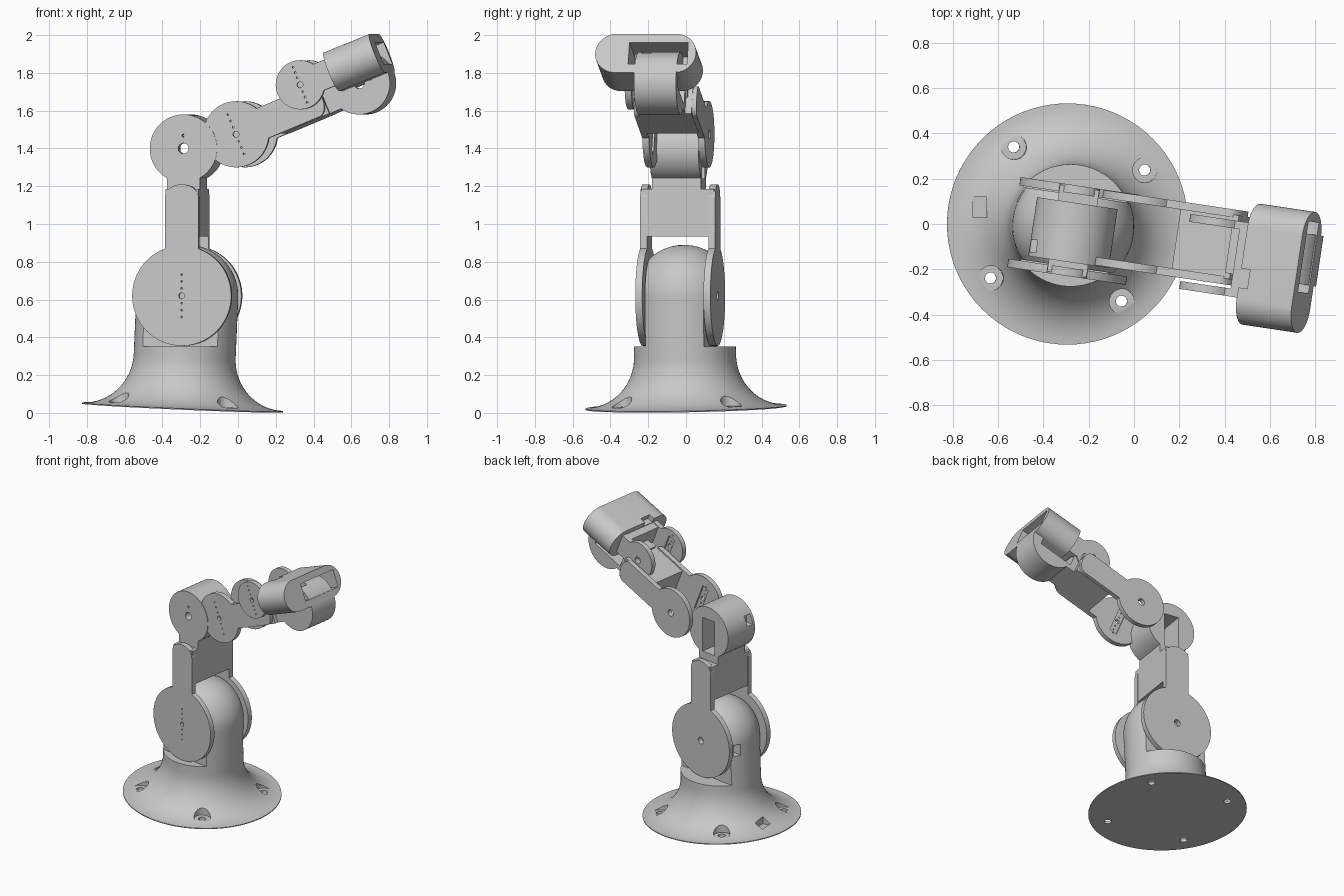
import bpy, bmesh, math
from math import pi, cos, sin
from mathutils import Matrix

if "Cube" in bpy.data.objects:
    bpy.data.objects.remove(bpy.data.objects["Cube"])

grey = bpy.data.materials.new("plain_grey")
grey.diffuse_color = (0.58, 0.58, 0.58, 1)
grey.use_nodes = True
grey.node_tree.nodes["Principled BSDF"].inputs["Base Color"].default_value = grey.diffuse_color


def finish(name, bm, mat):
    bmesh.ops.recalc_face_normals(bm, faces=bm.faces)
    bm.transform(mat)
    me = bpy.data.meshes.new(name)
    bm.to_mesh(me)
    bm.free()
    me.materials.append(grey)
    ob = bpy.data.objects.new(name, me)
    bpy.context.collection.objects.link(ob)
    return ob


def prism(name, profiles, t0, t1, mat, axis='y'):
    """Extrude one or more closed 2D outlines along a local axis."""
    place = {'x': lambda p, q, t: (t, p, q), 'y': lambda p, q, t: (p, t, q),
             'z': lambda p, q, t: (p, q, t)}[axis]
    bm = bmesh.new()
    for pts in profiles:
        lo = [bm.verts.new(place(p, q, t0)) for p, q in pts]
        hi = [bm.verts.new(place(p, q, t1)) for p, q in pts]
        bm.faces.new(lo)
        bm.faces.new(hi[::-1])
        n = len(pts)
        for i in range(n):
            bm.faces.new((lo[i], lo[(i + 1) % n], hi[(i + 1) % n], hi[i]))
    return finish(name, bm, mat)


def rect(x0, x1, y0, y1):
    return [(x0, y0), (x1, y0), (x1, y1), (x0, y1)]


def box(name, x0, x1, y0, y1, z0, z1, mat):
    return prism(name, [rect(x0, x1, z0, z1)], y0, y1, mat)


def circle(x, y, r, n=16):
    return [(x + r * cos(2 * pi * i / n), y + r * sin(2 * pi * i / n)) for i in range(n)]


def keyhole(cx, R, hw, end, cap=0.0, n=64):
    """Disc at (cx, 0) with a straight tongue running to x = end."""
    s = 1 if end > cx else -1
    a = math.asin(hw / R)
    pts = [(cx + s * R * cos(a + (2 * pi - 2 * a) * i / n),
            R * sin(a + (2 * pi - 2 * a) * i / n)) for i in range(n + 1)]
    if cap:
        pts += [(end - s * cap + s * cap * cos(t), hw * sin(t))
                for t in [-pi / 2 + pi * i / 16 for i in range(17)]]
    else:
        pts += [(end, -hw), (end, hw)]
    return pts


def cut(ob, *cutters):
    for c in cutters:
        m = ob.modifiers.new("cut", 'BOOLEAN')
        m.operation, m.solver, m.object = 'DIFFERENCE', 'EXACT', c
    dg = bpy.context.evaluated_depsgraph_get()
    me = bpy.data.meshes.new_from_object(ob.evaluated_get(dg))
    ob.modifiers.clear()
    ob.data = me
    for c in cutters:
        bpy.data.objects.remove(c)


# Frames: slightly tilted base, and an arm turned about the vertical
base = (Matrix.Translation((-0.294, 0, 0.026)) @ Matrix.Rotation(0.043, 4, 'Y')
        @ Matrix.Rotation(0.018, 4, 'X'))
arm = Matrix.Translation((-0.264, 0, 0)) @ Matrix.Rotation(math.radians(-8.5), 4, 'Z')


def link_frame(u, z, pitch):
    return arm @ Matrix.Translation((u, 0, z)) @ Matrix.Rotation(-math.radians(pitch), 4, 'Y')


# Flared foot with domed turret, one lathe profile
prof = [(0, 0), (0.533, 0), (0.533, 0.006)]
prof += [(0.533 - 0.263 * sin(t), 0.276 - 0.27 * cos(t))
         for t in [pi / 2 * i / 16 for i in range(1, 17)]]
prof += [(0.27 * cos(t), 0.594 + 0.27 * sin(t)) for t in [pi / 2 * i / 14 for i in range(14)]]
prof.append((0, 0.864))
bm = bmesh.new()
vs = [bm.verts.new((r, 0, z)) for r, z in prof]
es = [bm.edges.new(p) for p in zip(vs, vs[1:])]
bmesh.ops.spin(bm, geom=vs + es, axis=(0, 0, 1), cent=(0, 0, 0), steps=80, angle=2 * pi)
bmesh.ops.remove_doubles(bm, verts=bm.verts, dist=1e-4)
foot = finish("flared_base", bm, base)
spots = [(0.416 * cos(t), 0.416 * sin(t))
         for t in [math.radians(35 + 90 * k) for k in range(4)]]
cut(foot,
    prism("bores", [circle(x, y, 0.055, 24) for x, y in spots], 0.018, 0.3, base, 'z'),
    prism("screws", [circle(x, y, 0.025) for x, y in spots], -0.05, 0.1, base, 'z'),
    prism("port", [rect(-0.42, -0.36, 0.03, 0.12)], 0.02, 0.2, base, 'z'),
    box("front_flat", -0.4, 0.4, -0.5, -0.19, 0.352, 1, arm),
    box("back_flat", -0.4, 0.4, 0.128, 0.5, 0.352, 1, arm),
    box("cable_hole", -0.4, -0.2, 0.06, 0.11, 0.56, 0.64, arm))


def fork(name, L, R, hw, end, cap, vf, vb, hole, dots):
    """Two disc-ended side plates; the front one carries the horn slot."""
    front = prism(name + "_front_plate", [keyhole(0, R, hw, end, cap)], vf[0], vf[1], L)
    row = [circle(s * (0.04 + dots * k), 0, 0.005, 8) for s in (-1, 1) for k in range(3)]
    # horn row lies along the link on the lower arm and across it elsewhere
    if R < 0.2:
        row = [[(q, p) for p, q in c] for c in row]
    slot = rect(-R * .6, R * .6, -0.028, 0.028)
    if R < 0.2:
        slot = [(q, p) for p, q in slot]
    cut(front, prism("slot", [slot], vf[1] - 0.014, vf[1] + 0.02, L),
        prism("dots", row + [circle(0, 0, hole)], vf[0] - 0.1, vf[1] + 0.1, L))
    back = prism(name + "_back_plate", [keyhole(0, R, hw, end, cap)], vb[0], vb[1], L)
    cut(back, prism("hole", [circle(0, 0, hole * 1.5, 24)], vb[0] - 0.1, vb[1] + 0.1, L))


def drum(name, L, c, R, hw, end, v0, v1):
    """Round servo housing on a neck, with an open pocket in its back side."""
    d = prism(name, [keyhole(c, R, hw, end)], v0, v1, L)
    cut(d, prism("pocket", [rect(c - 0.16, c + 0.09, -0.055, 0.055)], v0 + 0.06, v1 + 0.1, L),
        prism("holes", [circle(c, 0, 0.028, 24), circle(c + 0.068, 0, 0.008, 8)],
              v0 - 0.1, v0 + 0.1, L),
        box("vent", c + 0.03, c + 0.1, v0 + 0.02, v0 + 0.075, 0.12, 0.25, L))


# Lower arm
L1 = link_frame(0, 0.62, 90)
fork("lower_arm", L1, 0.265, 0.09, 0.59, 0.07, (-0.232, -0.195), (0.133, 0.17), 0.016, 0.036)
box("lower_arm_block", 0.315, 0.565, -0.225, 0.163, -0.088, 0.088, L1)
drum("elbow_drum", L1, 0.78, 0.18, 0.088, 0.55, -0.17, 0.093)

# Upper arm
L2 = link_frame(0.281, 1.475, 22.5)
fork("upper_arm", L2, 0.175, 0.085, 0.50, 0.05, (-0.166, -0.13), (0.133, 0.168), 0.016, 0.036)
box("upper_arm_block", 0.22, 0.5, -0.14, 0.145, -0.088, 0.075, L2)
drum("wrist_drum", L2, 0.705, 0.165, 0.088, 0.48, -0.115, 0.11)

# Wrist
L3 = link_frame(0.631, 1.737, 22)
fork("wrist", L3, 0.13, 0.075, 0.21, 0, (-0.215, -0.18), (0.085, 0.12), 0.016, 0.03)
box("wrist_block", 0.13, 0.21, -0.19, 0.095, -0.07, 0.07, L3)

# Capsule-shaped head with a window in its front face
arc = [-pi / 2 + pi * i / 24 for i in range(25)]
cap = [(0.1 + 0.11 * cos(t), 0.11 * sin(t)) for t in arc]
cap += [(-0.22 - 0.11 * cos(t), -0.11 * sin(t)) for t in arc]
head = prism("head", [cap], 0.182, 0.447, L3, 'x')
cut(head, box("window", 0.24, 0.6, -0.15, 0.165, -0.062, 0.062, L3),
    box("notch", 0.1, 0.225, -0.17, -0.085, 0.075, 0.2, L3))
box("head_inner_block", 0.23, 0.34, -0.03, 0.1, -0.07, 0.01, L3)
box("head_inner_post", 0.23, 0.36, -0.13, -0.1, -0.07, 0.03, L3)

# Smooth round surfaces, keep edges sharp
for ob in bpy.context.scene.objects:
    ob.select_set(True)
    bpy.context.view_layer.objects.active = ob
bpy.ops.object.shade_smooth_by_angle(angle=math.radians(30))
